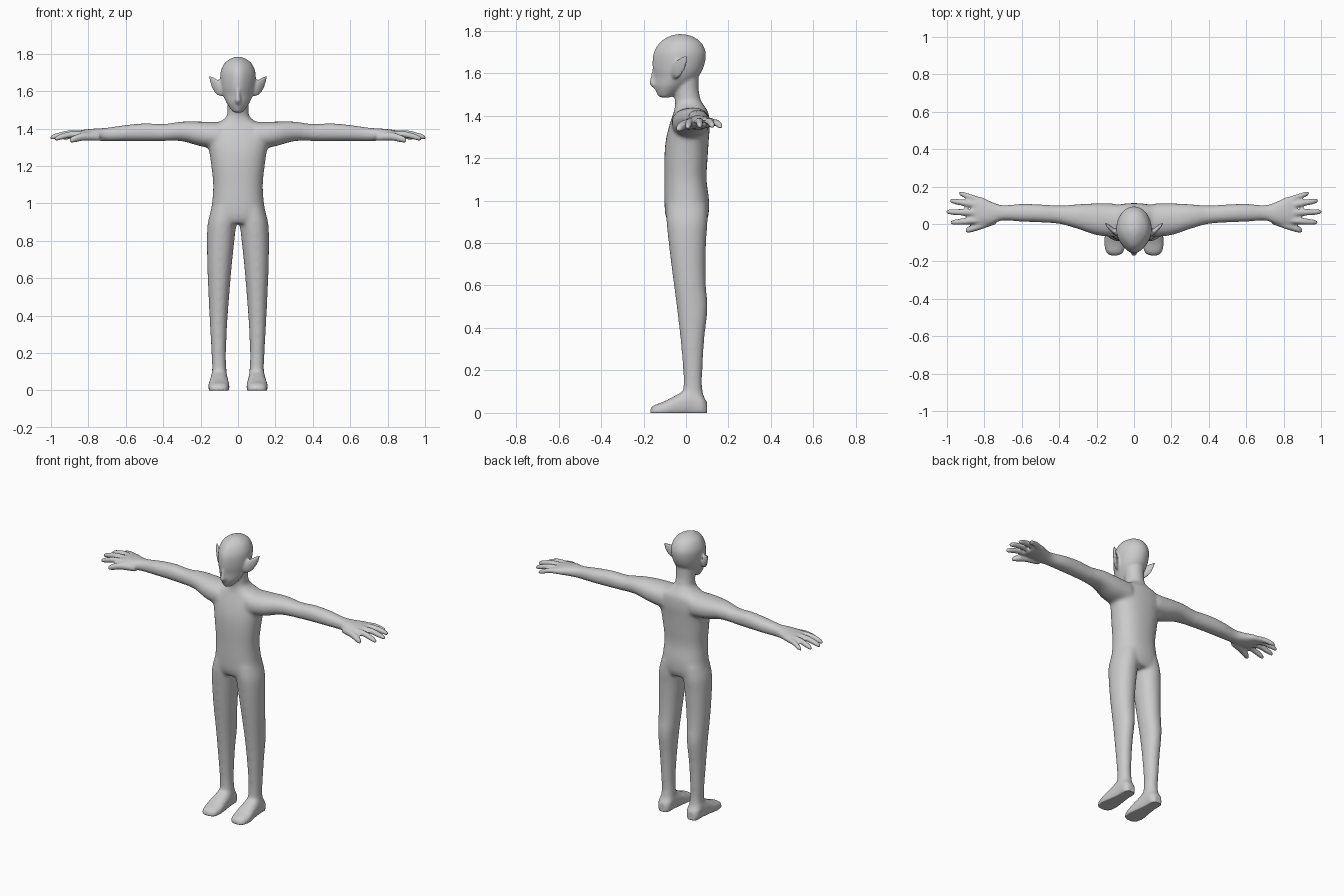
import bpy, bmesh, math
from mathutils import Vector

if "Cube" in bpy.data.objects:
    bpy.data.objects.remove(bpy.data.objects["Cube"], do_unlink=True)

SEGMENTS = 32
STEPS = 5
bm = bmesh.new()


def smooth_rows(rows):
    """Fill in extra stations along a Catmull-Rom spline."""
    rows = [Vector(r) for r in rows]
    last = len(rows) - 1
    out = []
    for i in range(last):
        a, b, c, d = (rows[min(max(i + k, 0), last)] for k in (-1, 0, 1, 2))
        for s in range(STEPS):
            t = s / STEPS
            out.append(b + (c - a) * t / 2 + (a * 2 - b * 5 + c * 4 - d) * t ** 2 / 2
                       + (b * 3 - a - c * 3 + d) * t ** 3 / 2)
    return out + [rows[-1]]


def loft(axis, rows, power=2.0, pinch=0.0, mirrored=False):
    """Closed tube along an axis; row = position, u min, u max, v min, v max."""
    place = {"X": lambda t, u, v: (t, u, v),
             "Y": lambda t, u, v: (u, t, v),
             "Z": lambda t, u, v: (u, v, t)}[axis]
    for side in ((1, -1) if mirrored else (1,)):
        rings = []
        for t, u0, u1, v0, v1 in smooth_rows(rows):
            ring = []
            for k in range(SEGMENTS):
                angle = math.tau * k / SEGMENTS
                c, s = math.cos(angle), math.sin(angle)
                cu = math.copysign(abs(c) ** (2 / power), c)
                cv = math.copysign(abs(s) ** (2 / power), s)
                cu *= 1 - pinch * max(0, -s) ** 2
                x, y, z = place(t, (u0 + u1 + (u1 - u0) * cu) / 2,
                                (v0 + v1 + (v1 - v0) * cv) / 2)
                ring.append(bm.verts.new((x * side, y, z)))
            rings.append(ring)
        faces = [bm.faces.new(rings[0]), bm.faces.new(rings[-1])]
        for low, high in zip(rings, rings[1:]):
            for k in range(SEGMENTS):
                n = (k + 1) % SEGMENTS
                faces.append(bm.faces.new((low[k], low[n], high[n], high[k])))
        bmesh.ops.recalc_face_normals(bm, faces=faces)


def centred(rows):
    """Expand rows of height, half width, front, back."""
    return [(z, -w, w, f, b) for z, w, f, b in rows]


def digit(start, end, radius):
    """Tapered finger with a slight arch and a rounded tip."""
    start, end = Vector(start), Vector(end)
    rows = []
    for t, size in ((0, 1), (.5, 1), (.8, .9), (.94, .7), (1, .25)):
        p = start.lerp(end, t)
        p.z += .012 * math.sin(math.pi * t)
        r = radius * size
        rows.append((p.x, p.y - r, p.y + r, p.z - r, p.z + r))
    loft("X", rows, mirrored=True)


# Torso
loft("Z", centred([
    (1.47, .055, -.05, .07), (1.44, .09, -.052, .09), (1.41, .15, -.06, .107),
    (1.35, .17, -.08, .112), (1.28, .155, -.096, .107), (1.2, .143, -.102, .102),
    (1.1, .133, -.102, .097), (1, .139, -.102, .109), (.93, .152, -.097, .106),
    (.89, .15, -.08, .09)]), power=2.3)

# Neck
loft("Z", centred([(1.38, .075, -.05, .1), (1.46, .06, -.052, .075),
                   (1.52, .056, -.055, .06), (1.62, .06, -.06, .06)]))

# Head
loft("Z", centred([
    (1.484, .022, -.125, -.075), (1.505, .04, -.138, -.04), (1.54, .063, -.15, .01),
    (1.58, .08, -.15, .055), (1.62, .09, -.157, .08), (1.67, .095, -.157, .093),
    (1.71, .091, -.147, .09), (1.75, .071, -.118, .066), (1.775, .037, -.075, .025),
    (1.784, .008, -.04, -.02)]), pinch=.3)

# Nose
loft("Z", centred([(1.525, .008, -.15, -.12), (1.548, .017, -.172, -.12),
                   (1.575, .013, -.168, -.12), (1.62, .01, -.158, -.12)]))

# Pointed ears
loft("X", [(.07, -.075, -.04, 1.575, 1.64), (.105, -.058, -.024, 1.575, 1.66),
           (.13, -.035, -.005, 1.6, 1.675), (.145, -.018, .006, 1.635, 1.683),
           (.154, -.006, .008, 1.668, 1.686)], mirrored=True)

# Arms and palms
loft("X", [(.1, -.07, .11, 1.29, 1.435), (.2, -.06, .111, 1.305, 1.437),
           (.3, -.027, .106, 1.332, 1.437), (.4, .001, .099, 1.333, 1.424),
           (.5, .009, .104, 1.333, 1.427), (.6, .013, .107, 1.333, 1.418),
           (.7, .019, .1, 1.333, 1.404), (.76, .0, .118, 1.336, 1.4),
           (.82, -.006, .145, 1.343, 1.394), (.865, .005, .142, 1.35, 1.385)],
     power=2.2, mirrored=True)

# Thumb and fingers
digit((.74, .02, 1.355), (.902, -.036, 1.335), .022)
digit((.8, .022, 1.37), (.983, .008, 1.343), .0175)
digit((.8, .06, 1.372), (1.006, .065, 1.35), .0175)
digit((.8, .095, 1.37), (.985, .125, 1.35), .0175)
digit((.79, .115, 1.365), (.938, .166, 1.345), .0165)

# Legs
loft("Z", [(.04, .057, .142, -.015, .09), (.12, .062, .139, -.013, .077),
           (.2, .064, .142, -.014, .078), (.35, .058, .15, -.027, .087),
           (.49, .048, .157, -.043, .102), (.6, .039, .162, -.057, .094),
           (.7, .03, .165, -.07, .092), (.82, .017, .166, -.084, .096),
           (.9, .008, .161, -.092, .102), (.98, .0, .14, -.09, .1)],
     power=2.1, mirrored=True)

# Feet
loft("Y", [(-.168, .085, .125, -.02, .02), (-.15, .057, .149, -.02, .036),
           (-.1, .046, .159, -.02, .055), (-.04, .05, .153, -.02, .088),
           (.03, .056, .146, -.02, .12), (.075, .06, .143, -.02, .09),
           (.099, .078, .125, -.02, .05)], power=2.4, mirrored=True)

mesh = bpy.data.meshes.new("body")
bm.to_mesh(mesh)
bm.free()
body = bpy.data.objects.new("body", mesh)
bpy.context.collection.objects.link(body)


def bake(obj):
    """Replace the mesh by its modified result."""
    graph = bpy.context.evaluated_depsgraph_get()
    result = bpy.data.meshes.new_from_object(obj.evaluated_get(graph))
    obj.modifiers.clear()
    obj.data = result
    result.name = "body"


# Fuse all parts into one skin
remesh = body.modifiers.new("fuse", "REMESH")
remesh.mode = "VOXEL"
remesh.voxel_size = .007
soften = body.modifiers.new("soften", "SMOOTH")
soften.factor = .5
soften.iterations = 6
bake(body)

# Blend shoulders, neck, hips and ankles more strongly than face and hands
trunk = body.vertex_groups.new(name="trunk")
trunk.add([v.index for v in body.data.vertices
           if abs(v.co.x) < .4 and .06 < v.co.z < 1.49], 1, "REPLACE")
blend = body.modifiers.new("blend", "SMOOTH")
blend.vertex_group = "trunk"
blend.factor = .5
blend.iterations = 25
bake(body)

# Flat soles
for v in body.data.vertices:
    v.co.z = max(v.co.z, 0)

# Plain grey skin
skin = bpy.data.materials.new("plain_grey")
skin.use_nodes = True
skin.diffuse_color = (.6, .6, .6, 1)
skin.node_tree.nodes["Principled BSDF"].inputs["Base Color"].default_value = (.6, .6, .6, 1)
body.data.materials.clear()
body.data.materials.append(skin)
body.data.shade_smooth()
